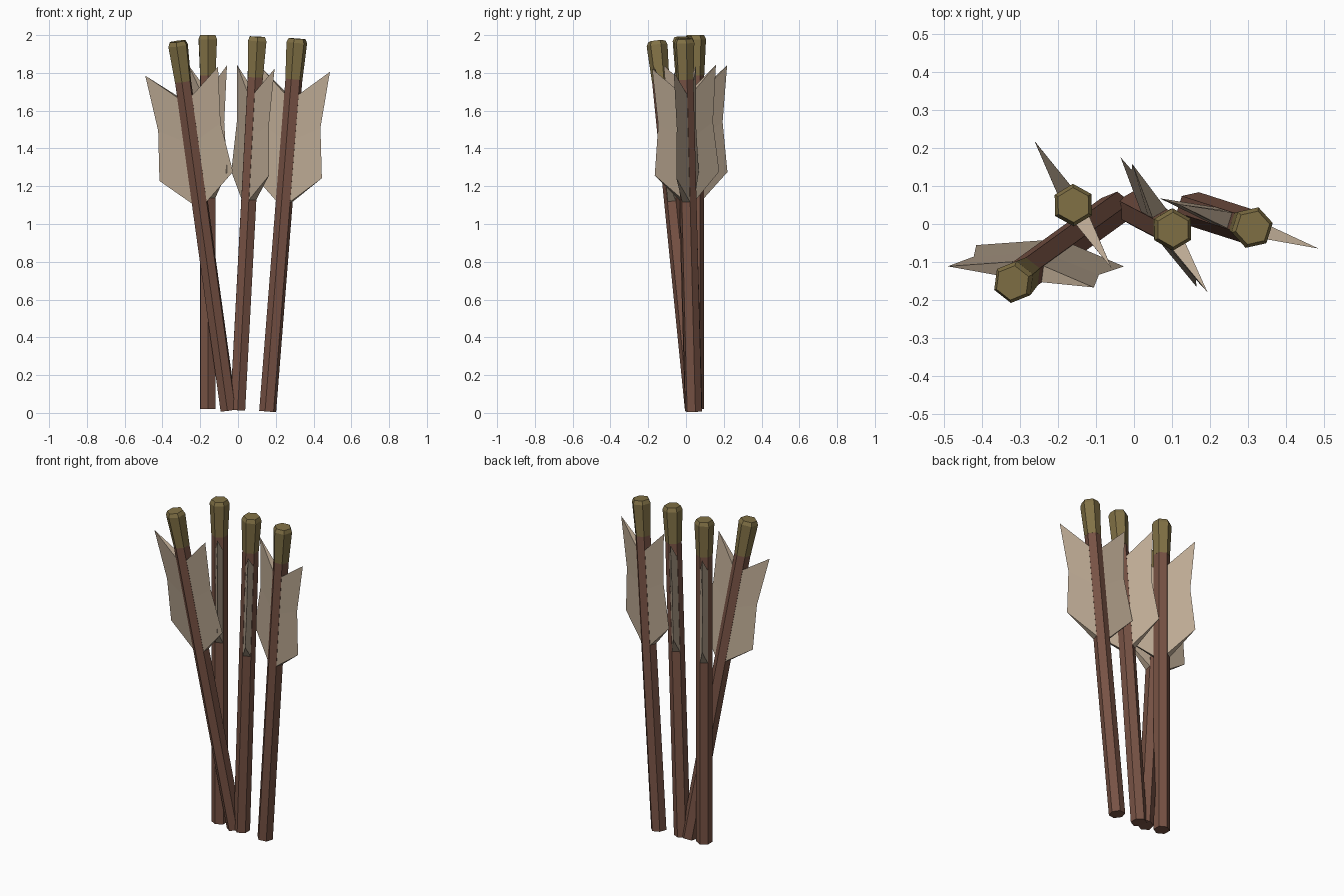
import bpy, math
from mathutils import Vector, Matrix

if "Cube" in bpy.data.objects:
    bpy.data.objects.remove(bpy.data.objects["Cube"])


def material(name, rgb):
    m = bpy.data.materials.new(name)
    m.diffuse_color = (*rgb, 1)
    m.use_nodes = True
    m.node_tree.nodes["Principled BSDF"].inputs["Base Color"].default_value = m.diffuse_color
    return m


WOOD = material("brown wood", (0.185, 0.085, 0.058))
NOCK = material("olive nock", (0.22, 0.165, 0.06))
FEATHER = material("beige feather", (0.50, 0.395, 0.29))

LENGTH = 1.98


def add_mesh(name, verts, faces, mat, matrix):
    me = bpy.data.meshes.new(name)
    me.from_pydata([matrix @ Vector(v) for v in verts], [], faces)
    me.materials.append(mat)
    ob = bpy.data.objects.new(name, me)
    bpy.context.collection.objects.link(ob)
    return ob


def hex_lathe(name, rings, mat, matrix):
    """Six-sided solid through (radius, height) rings, flat sides facing +-x."""
    verts = [(r * math.cos(math.radians(30 + 60 * i)),
              r * math.sin(math.radians(30 + 60 * i)), z)
             for r, z in rings for i in range(6)]
    faces = [tuple(reversed(range(6)))]
    for k in range(len(rings) - 1):
        for i in range(6):
            j = (i + 1) % 6
            faces.append((k * 6 + i, k * 6 + j, k * 6 + 6 + j, k * 6 + 6 + i))
    last = 6 * (len(rings) - 1)
    faces.append(tuple(range(last, last + 6)))
    return add_mesh(name, verts, faces, mat, matrix)


# Feather rim (distance from axis, height) matched with root heights
RIM = [(0.198, 1.255), (0.168, 1.52), (0.196, 1.82)]
ROOT = [1.115, 1.45, 1.685]


def feather(name, matrix):
    """Wedge: as wide as a shaft face at the root, sharp at the rim."""
    verts = ([(0.038, -0.022, z) for z in ROOT]
             + [(0.038, 0.022, z) for z in ROOT]
             + [(r, 0, z) for r, z in RIM])
    faces = [(0, 6, 7, 1), (1, 7, 8, 2), (3, 4, 7, 6), (4, 5, 8, 7),
             (0, 3, 6), (2, 8, 5), (0, 1, 4, 3), (1, 2, 5, 4)]
    return add_mesh(name, verts, faces, FEATHER, matrix)


def arrow(index, bottom, top, vane_dir):
    b = Vector(bottom)
    axis = (Vector(top) - b).normalized()
    x = Vector((*vane_dir, 0))
    x = (x - axis * x.dot(axis)).normalized()
    y = axis.cross(x)
    frame = Matrix.Translation(b) @ Matrix((x, y, axis)).transposed().to_4x4()
    # shaft
    hex_lathe(f"shaft_{index}", [(0.046, 0), (0.046, 1.77)], WOOD, frame)
    # flared, bevelled nock
    hex_lathe(f"nock_{index}", [(0.0465, 1.765), (0.056, LENGTH - 0.022), (0.046, LENGTH)],
              NOCK, frame)
    # pair of opposite feathers
    for side, turn in (("a", 0), ("b", math.pi)):
        feather(f"feather_{index}{side}", frame @ Matrix.Rotation(turn, 4, 'Z'))


arrow(1, (-0.05, 0.04, 0.015), (-0.32, -0.155, 1.965), (1, -0.13))
arrow(2, (-0.16, 0.05, 0.02), (-0.16, 0.05, 2.0), (-0.1, 0.165))
arrow(3, (-0.002, 0.04, 0.015), (0.103, -0.015, 1.99), (0.1, -0.17))
arrow(4, (0.157, 0.04, 0.008), (0.313, -0.01, 1.982), (0.19, -0.06))
